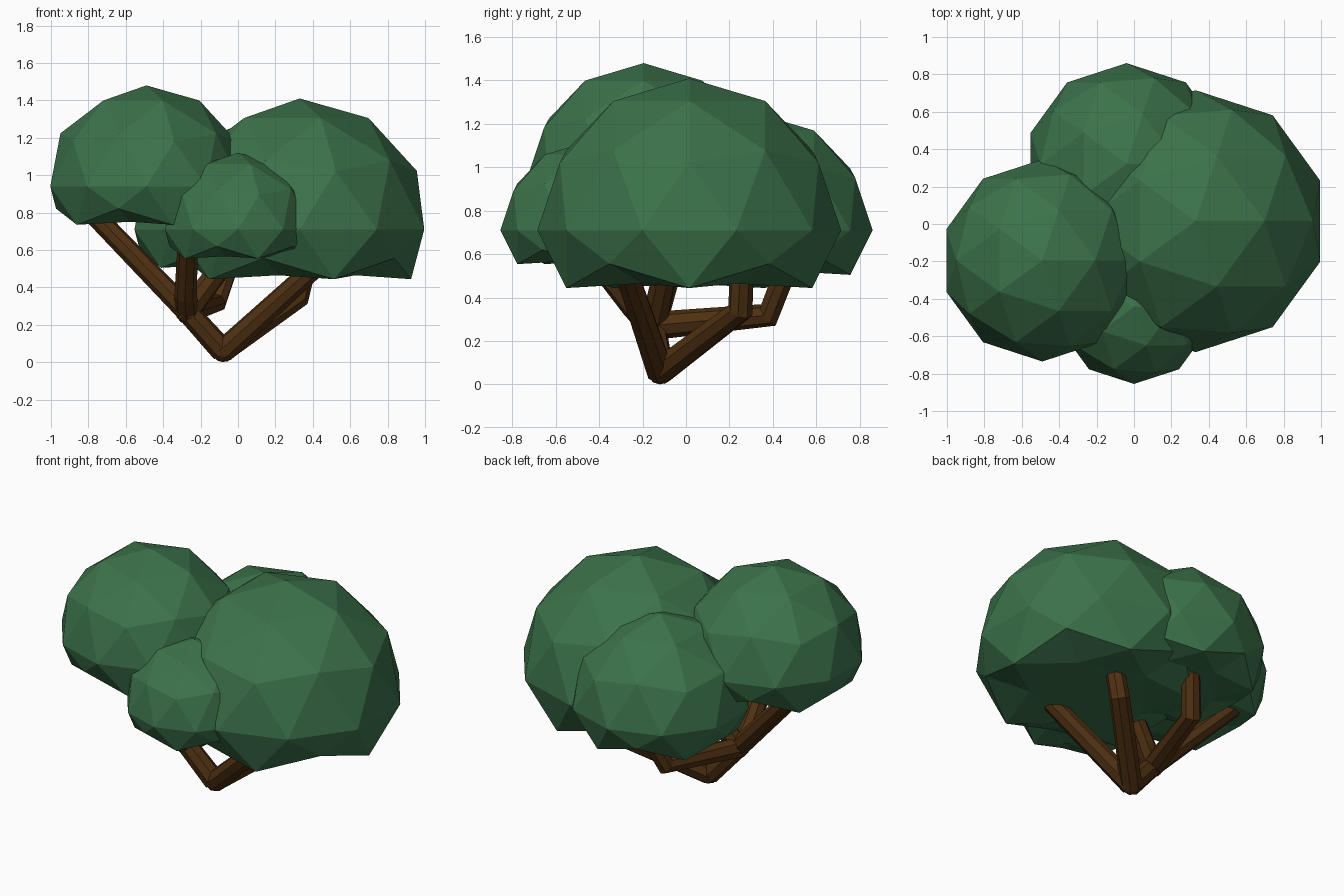
import bpy
import bmesh
from mathutils import Vector

if "Cube" in bpy.data.objects:
    bpy.data.objects.remove(bpy.data.objects["Cube"], do_unlink=True)


def material(name, rgb):
    mat = bpy.data.materials.new(name)
    mat.use_nodes = True
    color = (*rgb, 1)
    mat.diffuse_color = color
    bsdf = mat.node_tree.nodes["Principled BSDF"]
    bsdf.inputs["Base Color"].default_value = color
    bsdf.inputs["Roughness"].default_value = 0.9
    return mat


leaf_green = material("leaf green", (0.045, 0.17, 0.07))
bark_brown = material("bark brown", (0.078, 0.03, 0.006))


def add_object(name, data, mat):
    obj = bpy.data.objects.new(name, data)
    data.materials.append(mat)
    bpy.context.collection.objects.link(obj)
    return obj


def squash(z):
    """Flatten the underside and leave a scalloped rim."""
    if z > -0.1:
        return z
    if z > -0.48:
        return -0.22
    return -0.38 if z > -0.6 else -0.35


def foliage(name, center, radius):
    bm = bmesh.new()
    bmesh.ops.create_icosphere(bm, subdivisions=2, radius=1)
    for v in bm.verts:
        v.co.z = squash(v.co.z)
        v.co = v.co * radius + Vector(center)
    mesh = bpy.data.meshes.new(name)
    bm.to_mesh(mesh)
    bm.free()
    add_object(name, mesh, leaf_green)


def branch(name, points, start=0.065, end=0.055):
    """Tapered eight-sided tube along a path."""
    curve = bpy.data.curves.new(name, "CURVE")
    curve.dimensions = "3D"
    curve.bevel_depth = 1
    curve.bevel_resolution = 2
    curve.use_fill_caps = True
    spline = curve.splines.new("POLY")
    spline.points.add(len(points) - 1)
    for i, (p, co) in enumerate(zip(spline.points, points)):
        p.co = (*co, 1)
        p.radius = start + (end - start) * i / (len(points) - 1)
    spline.use_smooth = False
    obj = add_object(name, curve, bark_brown)
    bpy.ops.object.select_all(action="DESELECT")
    obj.select_set(True)
    bpy.context.view_layer.objects.active = obj
    bpy.ops.object.convert(target="MESH")


def knot(name, center, radius):
    bm = bmesh.new()
    bmesh.ops.create_icosphere(bm, subdivisions=2, radius=radius)
    bmesh.ops.translate(bm, verts=bm.verts, vec=center)
    mesh = bpy.data.meshes.new(name)
    bm.to_mesh(mesh)
    bm.free()
    add_object(name, mesh, bark_brown)


# Leaf clumps
foliage("large_foliage", (0.33, 0.015, 0.71), 0.7)
foliage("high_foliage", (-0.49, -0.195, 0.94), 0.54)
foliage("back_foliage", (-0.04, 0.32, 0.71), 0.54)
foliage("front_foliage", (0, -0.445, 0.71), 0.41)

# Trunk base and fork
base = (-0.08, -0.12, 0.06)
fork = (-0.27, -0.15, 0.27)
knot("trunk_base", base, 0.06)
knot("trunk_fork", fork, 0.066)

# Branches from the base
branch("main_branch", [base, fork, (-0.78, 0.0, 0.8)])
branch("front_right_branch", [base, (0.47, -0.29, 0.56)])
branch("right_branch", [base, (0.32, 0.25, 0.34), (0.38, 0.26, 0.58)])

# Branches from the fork
branch("back_branch", [fork, (-0.12, 0.38, 0.32), (-0.03, 0.48, 0.58)])
branch("front_branch", [fork, (-0.28, -0.24, 0.36), (-0.27, -0.43, 0.6)])
branch("middle_branch", [fork, (-0.02, -0.08, 0.6)])
